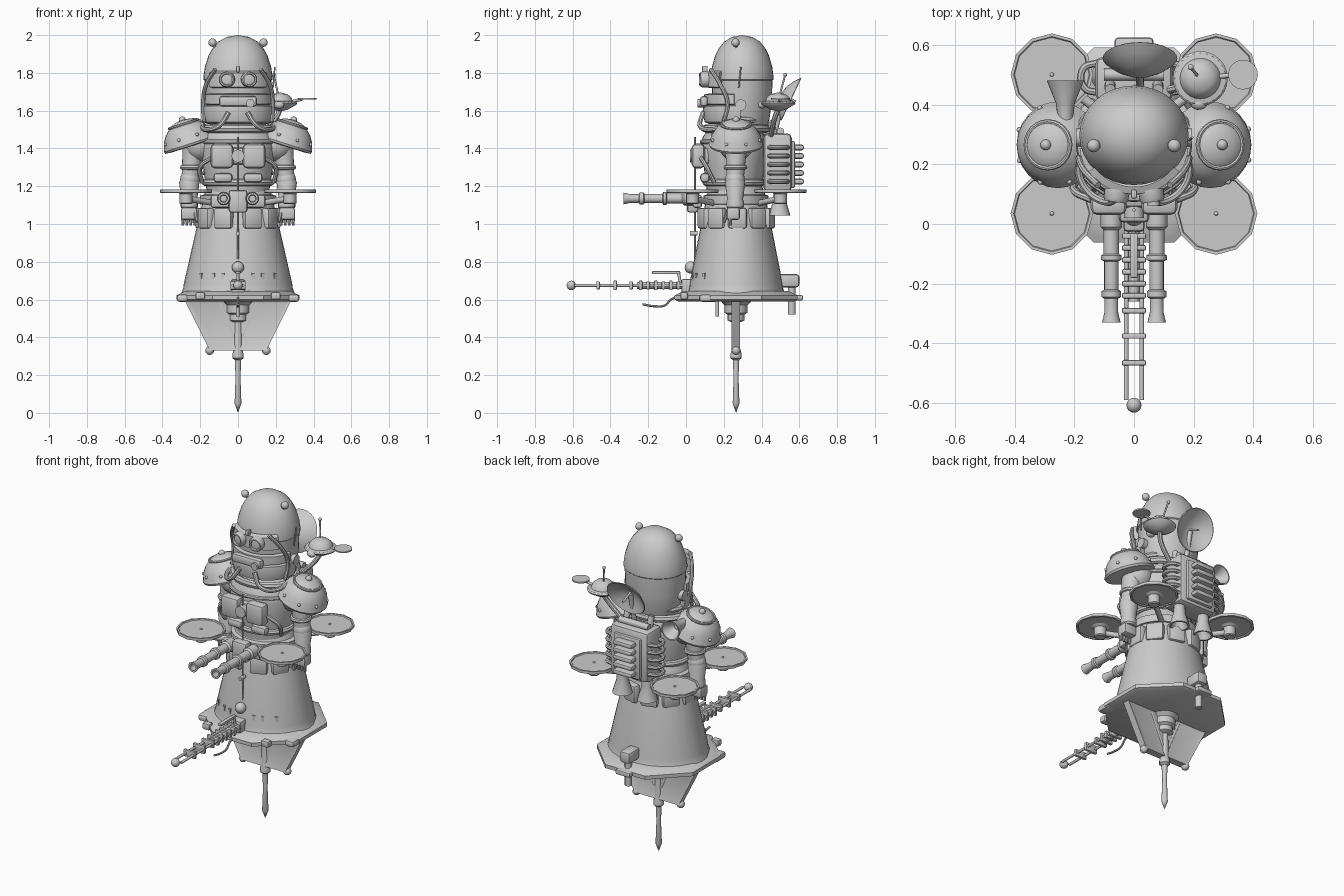
import bpy, bmesh, math
from mathutils import Vector, Matrix

if "Cube" in bpy.data.objects:
    bpy.data.objects.remove(bpy.data.objects["Cube"])

GREY = bpy.data.materials.new("plain_grey")
GREY.use_nodes = True
GREY.diffuse_color = (0.6, 0.6, 0.6, 1)
GREY.node_tree.nodes["Principled BSDF"].inputs["Base Color"].default_value = (0.6, 0.6, 0.6, 1)
UP, DOWN, FRONT, BACK = (0, 0, 1), (0, 0, -1), (0, -1, 0), (0, 1, 0)
CY = 0.265  # body axis depth
SIDES = (("right", -1), ("left", 1))


def finish(name, bm, loc=(0, 0, 0), turn=None):
    bmesh.ops.recalc_face_normals(bm, faces=bm.faces)
    me = bpy.data.meshes.new(name)
    bm.to_mesh(me)
    bm.free()
    me.materials.append(GREY)
    ob = bpy.data.objects.new(name, me)
    bpy.context.collection.objects.link(ob)
    ob.matrix_world = Matrix.Translation(loc) @ (turn or Matrix())
    return ob


def aim(d):
    return Vector(d).to_track_quat('Z', 'Y').to_matrix().to_4x4()


def lathe(name, prof, loc=(0, 0, 0), d=UP, seg=16, sy=1, start=0, arc=360, closed=False):
    """Revolve (radius, height) points around an axis; arcs and open ends are capped."""
    bm = bmesh.new()
    rot = Matrix.Rotation(math.radians(start), 3, 'Z')
    vs = [bm.verts.new(rot @ Vector((r, 0, h))) for r, h in prof]
    es = [bm.edges.new(p) for p in zip(vs, vs[1:])]
    if closed:
        es.append(bm.edges.new((vs[-1], vs[0])))
    bmesh.ops.spin(bm, geom=vs + es, axis=UP, cent=(0, 0, 0), angle=math.radians(arc), steps=seg)
    bmesh.ops.remove_doubles(bm, verts=bm.verts, dist=1e-5)
    bmesh.ops.holes_fill(bm, edges=[e for e in bm.edges if e.is_boundary], sides=0)
    bmesh.ops.scale(bm, vec=(1, sy, 1), verts=bm.verts)
    return finish(name, bm, loc, Matrix() if d == UP else aim(d))


def rod(name, a, b, r, r2=None, seg=12):
    a, b = Vector(a), Vector(b)
    return lathe(name, [(r, 0), (r if r2 is None else r2, (b - a).length)], a, tuple(b - a), seg)


def ball(name, c, r, scale=(1, 1, 1), d=UP):
    bm = bmesh.new()
    bmesh.ops.create_uvsphere(bm, u_segments=16, v_segments=10, radius=r)
    bmesh.ops.scale(bm, vec=scale, verts=bm.verts)
    return finish(name, bm, c, aim(d))


def box(name, c, size, bevel=0.0, turn=None):
    bm = bmesh.new()
    bmesh.ops.create_cube(bm, size=1)
    bmesh.ops.scale(bm, vec=size, verts=bm.verts)
    if bevel:
        bmesh.ops.bevel(bm, geom=bm.edges, offset=bevel, segments=2, affect='EDGES', profile=0.5)
    return finish(name, bm, c, turn)


def ring(name, c, R, r, d=UP, sy=1, seg=24):
    prof = [(R + r * math.cos(t * math.pi / 4), r * math.sin(t * math.pi / 4)) for t in range(8)]
    return lathe(name, prof, c, d, seg, sy, closed=True)


def hose(name, pts, r):
    cu = bpy.data.curves.new(name, 'CURVE')
    cu.dimensions, cu.bevel_depth, cu.bevel_resolution, cu.resolution_u = '3D', r, 2, 6
    cu.use_fill_caps = True
    sp = cu.splines.new('BEZIER')
    sp.bezier_points.add(len(pts) - 1)
    for bp, p in zip(sp.bezier_points, pts):
        bp.co, bp.handle_left_type, bp.handle_right_type = p, 'AUTO', 'AUTO'
    cu.materials.append(GREY)
    ob = bpy.data.objects.new(name, cu)
    bpy.context.collection.objects.link(ob)
    bpy.ops.object.select_all(action='DESELECT')
    ob.select_set(True)
    bpy.context.view_layer.objects.active = ob
    bpy.ops.object.convert(target='MESH')


# Keel: spike, framed fin and hub under the base
lathe("spike", [(0, 0), (.018, .05), (.013, .19), (.017, .28), (.03, .29), (.03, .31), (.022, .34), (.02, .48)], (0, CY, 0))
lathe("hub", [(.025, .48), (.045, .49), (.045, .52), (.06, .53), (.06, .57), (.09, .6)], (0, CY, 0))
bm = bmesh.new()
outline = [(-.285, .6), (-.15, .33), (.15, .33), (.285, .6)]
face = bm.faces.new([bm.verts.new((x, .242, z)) for x, z in outline])
ext = bmesh.ops.extrude_face_region(bm, geom=[face])
bmesh.ops.translate(bm, vec=(0, .044, 0), verts=[g for g in ext["geom"] if isinstance(g, bmesh.types.BMVert)])
bmesh.ops.recalc_face_normals(bm, faces=bm.faces)
bmesh.ops.inset_individual(bm, faces=[f for f in bm.faces if abs(f.normal.y) > .9], thickness=.04, depth=-.012)
finish("keel_fin", bm)
for n, s in SIDES:
    ball(n + "_fin_ball", (.15 * s, CY, .33), .023)
    rod(n + "_fin_brace", (.02 * s, CY, .4), (.1 * s, CY, .59), .012)

# Octagonal base and skirt
lathe("base_plate", [(.33, .59), (.353, .6), (.353, .622), (.335, .63), (.3, .645), (.24, .645)], (0, CY, 0), seg=8, start=22.5)
lathe("skirt", [(.3, .635), (.29, .66), (.288, .68), (.215, 1.0), (.175, 1.17), (.16, 1.2)], (0, CY, 0), seg=32, sy=.86)
for n, s in SIDES:
    box(n + "_base_pod", (.295 * s, .12, .608), (.06, .1, .04), .015)
    box(n + "_base_foot", (.2 * s, -.01, .62), (.05, .04, .04), .01)
    for i, a in enumerate((17, 28, 45)):
        t = math.radians(a)
        box(f"{n}_skirt_slot_{i}", (.277 * s * math.sin(t), CY - .277 * .86 * math.cos(t), .725), (.016, .009, .03),
            turn=Matrix.Rotation(s * t, 4, 'Z'))
box("rear_block", (0, .545, .7), (.07, .11, .07), .015)
rod("rear_pipe", (0, .56, .52), (0, .56, .68), .02)
box("rear_bracket", (0, .59, .61), (.1, .06, .03), .01)
rod("keel_stub", (0, .165, .51), (0, .165, .6), .01)

# Long lower gun with twin rails
for n, s in SIDES:
    rod(n + "_gun_rail", (.026 * s, .02, .675), (.026 * s, -.59, .675), .008)
for i, y in enumerate((-.04, -.08, -.12, -.16, -.2, -.24, -.29, -.375, -.465)):
    box(f"gun_rung_{i}", (0, y, .675), (.08, .018, .05 if i % 2 else .042), .004)
rod("gun_breech", (0, .03, .675), (0, -.26, .675), .018)
ball("gun_tip", (0, -.607, .675), .025)
box("gun_mount", (0, .02, .67), (.07, .09, .08), .012)
box("gun_sight", (0, -.105, .743), (.025, .15, .016), .005)
rod("sight_post", (0, -.03, .69), (0, -.04, .743), .008)
ball("gun_pivot_ball", (0, .025, .77), .032)
rod("front_mast", (0, .047, .7), (0, .047, 1.46), .005)
rod("mast_clamp", (0, .06, .95), (0, .02, .95), .012)
hose("trigger_cable", [(0, -.23, .575), (0, -.17, .565), (0, -.11, .57), (0, -.08, .6), (0, -.02, .62)], .006)

# Belt, pouches and twin cannons
lathe("belt", [(.17, 1.1), (.2, 1.105), (.2, 1.15), (.17, 1.16)], (0, CY, 0), seg=32, sy=.86)
for i in range(10):
    t = math.radians(22 + i * 35.1)
    box(f"belt_pouch_{i}", (.2 * math.sin(t), CY - .18 * math.cos(t), 1.03), (.1, .05, .11), .014, Matrix.Rotation(t, 4, 'Z'))
box("cannon_mount", (0, .06, 1.12), (.29, .05, .07), .015)
box("cannon_block", (0, .035, 1.12), (.1, .06, .12), .015)
for n, s in SIDES:
    lathe(n + "_cannon", [(.036, 0), (.036, .06), (.026, .07), (.026, .15), (.034, .155), (.034, .17), (.024, .175), (.024, .27),
          (.032, .275), (.032, .295), (.023, .3), (.023, .345), (.031, .38), (.02, .38), (.017, .33), (0, .33)],
          (.076 * s, .05, 1.135), FRONT)

# Four round hover fans on struts
for n, s in SIDES:
    for end, y in (("front", .035), ("rear", .5)):
        c = Vector((.275 * s, y, 1.17))
        lathe(f"{n}_{end}_fan", [(0, 0), (.125, 0), (.127, -.006), (.138, -.004), (.138, .012), (.128, .012), (.125, .006), (0, .006)], c, seg=12)
        lathe(f"{n}_{end}_fan_hub", [(.028, -.065), (.034, -.06), (.034, -.01), (.05, 0)], c)
        ball(f"{n}_{end}_fan_cap", c + Vector((0, 0, .007)), .007)
        rod(f"{n}_{end}_fan_strut", c + Vector((0, 0, -.035)), (.12 * s, CY + (y - CY) * .5, 1.11), .016)

# Torso and chest box
lathe("torso", [(.155, 1.12), (.17, 1.2), (.185, 1.3), (.2, 1.4), (.192, 1.46), (.15, 1.51), (.1, 1.52)], (0, .255, 0), seg=32, sy=.87)
ring("waist_ring", (0, .255, 1.22), .175, .018, sy=.87)
ring("chest_ring", (0, .255, 1.435), .197, .012, sy=.87)
box("chest_back", (0, .09, 1.36), (.24, .07, .09), .02)
rod("chest_dial", (0, .07, 1.36), (0, .02, 1.36), .034, seg=16)
for n, s in SIDES:
    box(n + "_chest_box", (.085 * s, .065, 1.36), (.12, .07, .13), .022)
    box(n + "_waist_pad", (.08 * s, .1, 1.245), (.1, .05, .05), .018)
    hose(n + "_chest_hose", [(.14 * s, .08, 1.35), (.2 * s, .11, 1.3), (.19 * s, .15, 1.22)], .012)

# Shoulders, arms and hands
for n, s in SIDES:
    tilt = Vector((.32 * s, 0, 1)).normalized()
    c = Vector((.255 * s, CY, 1.425))
    lathe(n + "_pauldron", [(.1, -.015), (.14, -.012), (.145, 0), (.139, .012), (.13, .045), (.108, .08), (.07, .115), (.04, .128), (0, .132)], c, tuple(tilt), 24)
    ring(n + "_pauldron_band", c + tilt * .108, .078, .008, tuple(tilt))
    ball(n + "_pauldron_knob", c + tilt * .133, .018)
    for i in range(8):
        a = i * math.pi / 4 + .4
        off = aim(tilt) @ Vector((.134 * math.cos(a), .134 * math.sin(a), .035))
        ball(f"{n}_pauldron_rivet_{i}", c + off, .009)
    ball(n + "_shoulder_joint", (.2 * s, CY, 1.42), .09)
    rod(n + "_upper_arm", (.235 * s, CY, 1.42), (.255 * s, .26, 1.22), .058, .045, 16)
    ring(n + "_arm_cuff", (.245 * s, .262, 1.3), .05, .013)
    ball(n + "_elbow", (.255 * s, .26, 1.235), .052)
    lathe(n + "_forearm", [(.038, 1.08), (.046, 1.09), (.046, 1.12), (.042, 1.13), (.054, 1.22), (.04, 1.25)], (.258 * s, .26, 0))
    box(n + "_hand", (.26 * s, .25, 1.055), (.085, .07, .065), .012)
    for i in range(4):
        rod(f"{n}_finger_{i}", ((.229 + i * .021) * s, .235, 1.04), ((.229 + i * .021) * s, .235, .992), .01, .007, 8)
    rod(n + "_thumb", (.225 * s, .22, 1.06), (.218 * s, .2, 1.01), .011, .008, 8)

# Collar and head
ring("lower_collar", (0, CY, 1.505), .185, .022, sy=.87)
ring("upper_collar", (0, CY, 1.55), .165, .018, sy=.87)
lathe("helmet", [(.14, 1.5), (.16, 1.56), (.173, 1.65), (.177, 1.76), (.183, 1.765), (.183, 1.78), (.176, 1.83), (.157, 1.89), (.135, 1.93),
      (.105, 1.965), (.06, 1.99), (0, 2.0)], (0, .297, 0), seg=32, sy=.91)
front_arc = dict(seg=20, closed=True, sy=.95)
lathe("jaw_guard", [(.16, 1.53), (.182, 1.54), (.195, 1.59), (.19, 1.625), (.16, 1.63)], (0, .272, 0), start=175, arc=190, **front_arc)
lathe("cheek_plate", [(.16, 1.63), (.183, 1.635), (.183, 1.685), (.16, 1.69)], (0, .27, 0), start=185, arc=170, **front_arc)
lathe("goggle_band", [(.16, 1.72), (.186, 1.725), (.186, 1.8), (.16, 1.81)], (0, .277, 0), start=215, arc=110, **front_arc)
box("mouth_box", (0, .095, 1.65), (.2, .04, .055), .015)
rod("breather", (.065, .11, 1.64), (.065, .062, 1.64), .022)
box("brow_clip", (0, .1, 1.82), (.02, .03, .035), .006)
for n, s in SIDES:
    eye = (.056 * s, .115, 1.765)
    lathe(n + "_goggle", [(.042, 0), (.042, .03), (.036, .042), (.029, .042), (.027, .03), (0, .036)], eye, (.15 * s, -1, 0), 20)
    hose(n + "_face_strap", [(.12 * s, .13, 1.82), (.168 * s, .18, 1.74), (.185 * s, .22, 1.64), (.18 * s, .2, 1.54)], .011)
    hose(n + "_neck_hose", [(.05 * s, .09, 1.59), (.1 * s, .075, 1.52), (.17 * s, .13, 1.5), (.19 * s, .25, 1.53)], .013)
    rod(n + "_ear", (.165 * s, .29, 1.63), (.195 * s, .29, 1.63), .03)
    ball(n + "_antenna_ball", (.135 * s, .262, 1.96), .022)
    rod(n + "_antenna_stem", (.1 * s, .27, 1.9), (.135 * s, .262, 1.96), .007)
rod("cheek_aerial", (.185, .28, 1.72), (.195, .29, 1.83), .004)

# Backpack with louvres, side loops and thrusters
box("backpack", (0, .485, 1.325), (.26, .15, .31), .025)
box("backpack_panel", (0, .565, 1.315), (.18, .025, .25), .01)
for i in range(5):
    z = 1.225 + i * .045
    box(f"louvre_{i}", (0, .592, z), (.13, .065, .03), .012)
    for n, s in SIDES:
        hose(f"{n}_loop_{i}", [(.12 * s, .44, z), (.165 * s, .455, z), (.17 * s, .52, z), (.12 * s, .54, z)], .012)
rod("pack_top_pipe", (-.1, .5, 1.49), (.1, .5, 1.49), .02)
for n, s in SIDES:
    lathe(n + "_thruster", [(.03, 0), (.034, .03), (.034, .05), (.058, .13), (.048, .13), (.02, .07), (0, .07)], (.085 * s, .495, 1.175), DOWN)
    rod(n + "_pack_post", (.08 * s, .47, 1.46), (.08 * s, .45, 1.54), .018)

# Rear dish
n = Vector((0, .9, -.42)).normalized()
lathe("dish", [(0, -.06), (.05, -.05), (.095, -.025), (.125, 0), (.121, .003), (.09, -.018), (.045, -.042), (0, -.05)], Vector((.02, .555, 1.66)), tuple(n), 28)
rod("dish_feed", Vector((.02, .555, 1.66)) - n * .05, Vector((.02, .555, 1.66)) + n * .03, .006)
rod("dish_arm", (.02, .51, 1.67), (.02, .47, 1.48), .014)

# Horn over the right shoulder
lathe("horn", [(.02, -.06), (.025, 0), (.032, .05), (.062, .125), (.055, .125), (.02, .06), (0, .06)], (-.23, .355, 1.5), BACK, 20)

# Saucer with aerial and side vane
c = Vector((.222, .487, 1.635))
lathe("saucer", [(0, -.04), (.04, -.03), (.088, -.003), (.092, .005), (.085, .012), (.068, .015), (.06, .035), (.04, .052), (0, .062)], c, seg=24)
hose("saucer_stalk", [c + Vector((0, 0, -.03)), (.2, .47, 1.56), (.12, .45, 1.47)], .014)
rod("saucer_aerial", c + Vector((-.01, .01, .05)), (.19, .525, 1.79), .005)
ball("aerial_tip", (.19, .525, 1.79), .01)
rod("vane_arm", c, (.34, .5, 1.66), .008)
lathe("side_vane", [(.05, 0), (.05, .008)], (.365, .5, 1.66), seg=16)
ball("saucer_eye", c + Vector((-.005, -.085, -.005)), .028, (1, .7, .7))

# Smooth shading with sharp creases
bpy.ops.object.select_all(action='DESELECT')
for ob in bpy.context.scene.objects:
    if ob.type == 'MESH':
        ob.select_set(True)
        bpy.context.view_layer.objects.active = ob
bpy.ops.object.shade_smooth_by_angle(angle=math.radians(35))
